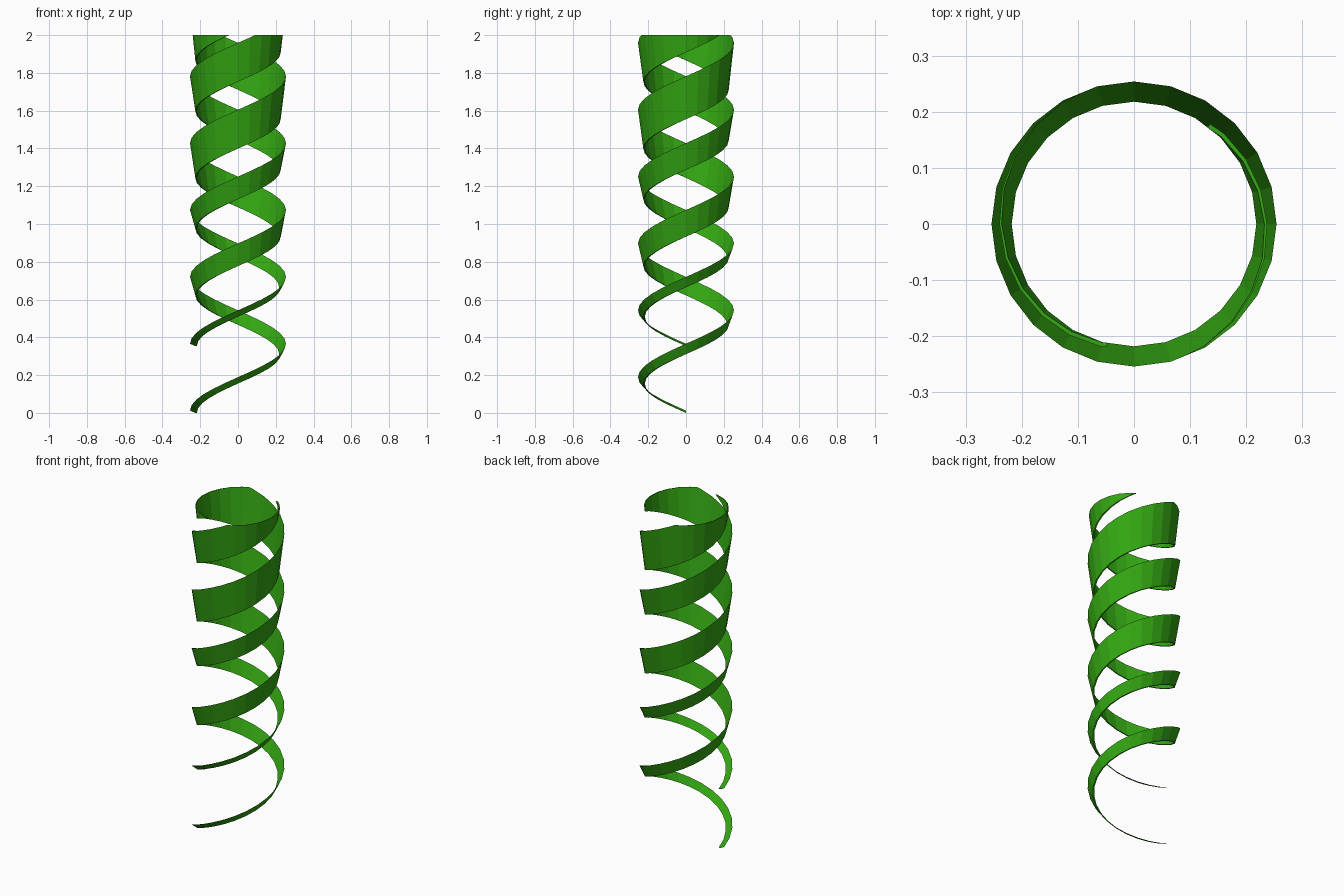
import bpy, bmesh
from math import cos, sin, tau

cube = bpy.data.objects.get("Cube")
if cube:
    bpy.data.objects.remove(cube, do_unlink=True)

green = bpy.data.materials.new("leaf_green")
green.use_nodes = True
colour = (0.033, 0.38, 0.006, 1)
green.diffuse_color = colour
green.node_tree.nodes["Principled BSDF"].inputs["Base Color"].default_value = colour

SIDES = 24       # steps per turn
PITCH = 0.708    # rise per turn
HEIGHT = 2.0


def profile(turn):
    """Radius and drop of the wedge section, which deepens as it climbs."""
    depth = 0.012 + 0.086 * turn
    return [(0.254, 0), (0.226, -depth), (0.218, -depth)]


def ribbon(name, start):
    bm = bmesh.new()
    rings = []
    for i in range(int(3.5 * SIDES) + 1):
        turn = i / SIDES
        a = tau * (turn + 0.5)
        z = start + 0.012 + PITCH * turn
        rings.append([bm.verts.new((r * cos(a), r * sin(a), z + d))
                      for r, d in profile(turn)])
    for low, high in zip(rings, rings[1:]):
        for j in range(3):
            k = (j + 1) % 3
            bm.faces.new((low[j], low[k], high[k], high[j]))
    bm.faces.new(rings[0])
    # Trim level at the top and close the cut
    geom = bm.verts[:] + bm.edges[:] + bm.faces[:]
    bmesh.ops.bisect_plane(bm, geom=geom, plane_co=(0, 0, HEIGHT),
                           plane_no=(0, 0, 1), clear_outer=True)
    bmesh.ops.holes_fill(bm, edges=[e for e in bm.edges if e.is_boundary])
    bmesh.ops.recalc_face_normals(bm, faces=bm.faces)
    mesh = bpy.data.meshes.new(name)
    bm.to_mesh(mesh)
    bm.free()
    mesh.materials.append(green)
    bpy.context.collection.objects.link(bpy.data.objects.new(name, mesh))


# Two matching ribbons, half a turn apart in height
ribbon("lower_ribbon", 0)
ribbon("upper_ribbon", PITCH / 2)
